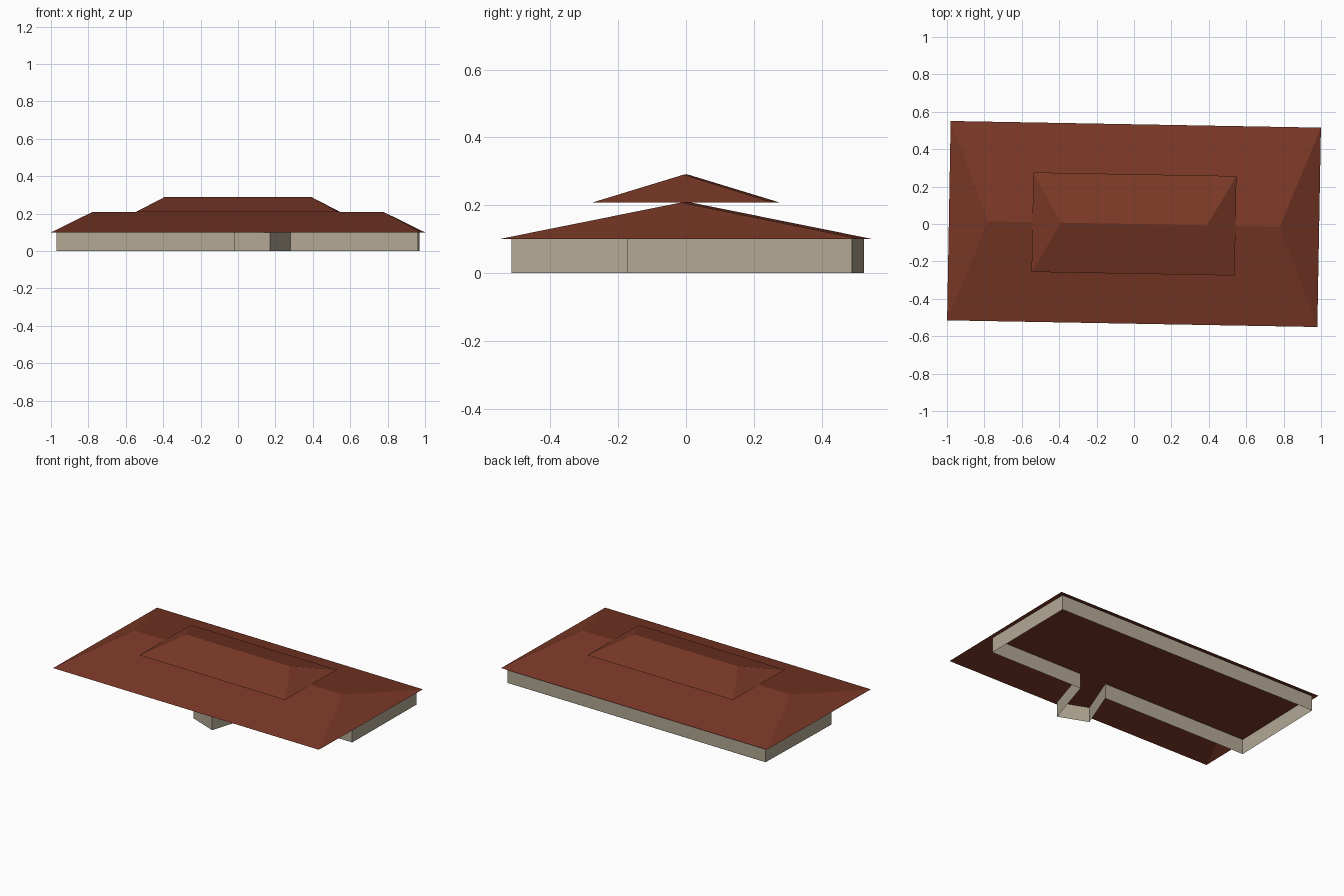
import bpy
import bmesh
from math import radians
from mathutils import Matrix

if "Cube" in bpy.data.objects:
    bpy.data.objects.remove(bpy.data.objects["Cube"], do_unlink=True)


def material(name, rgb):
    mat = bpy.data.materials.new(name)
    mat.use_nodes = True
    mat.diffuse_color = (*rgb, 1)
    mat.node_tree.nodes["Principled BSDF"].inputs["Base Color"].default_value = (*rgb, 1)
    return mat


ROOF = material("red brown roof", (0.195, 0.040, 0.020))
WALL = material("beige wall", (0.45, 0.395, 0.30))
TURN = Matrix.Rotation(radians(-1.03), 4, "Z")


def finish(name, bm, *mats):
    mesh = bpy.data.meshes.new(name)
    bm.to_mesh(mesh)
    bm.free()
    obj = bpy.data.objects.new(name, mesh)
    for mat in mats:
        mesh.materials.append(mat)
    bpy.context.collection.objects.link(obj)
    return obj


def hip_roof(name, half_x, half_y, half_ridge, eave, top):
    """Open-bottomed hip roof: two long slopes and two end triangles."""
    bm = bmesh.new()
    corners = [bm.verts.new((sx * half_x, sy * half_y, eave))
               for sx, sy in ((-1, -1), (1, -1), (1, 1), (-1, 1))]
    a, b, c, d = corners
    left, right = (bm.verts.new((s * half_ridge, 0, top)) for s in (-1, 1))
    for face in ((a, b, right, left), (b, c, right), (c, d, left, right), (d, a, left)):
        bm.faces.new(face)
    bm.transform(TURN)
    return finish(name, bm, ROOF)


# Walls: footprint with the angled front porch, open underneath
EAVE = 0.10
footprint = [(-0.97, -0.143), (0.09, -0.160), (-0.02, -0.44), (0.17, -0.515),
             (0.28, -0.164), (0.962, -0.174), (0.97, 0.49), (-0.953, 0.525)]
bm = bmesh.new()
low = [bm.verts.new((x, y, 0)) for x, y in footprint]
high = [bm.verts.new((x, y, EAVE)) for x, y in footprint]
for i in range(len(low)):
    j = (i + 1) % len(low)
    bm.faces.new((low[i], low[j], high[j], high[i]))
# Ceiling closes the walls in the roof colour
ceiling = bm.faces.new(high)
ceiling.material_index = 1
finish("walls", bm, WALL, ROOF)

# Roofs: wide lower tier and small raised tier
hip_roof("lower_roof", 0.99, 0.533, 0.78, EAVE, 0.208)
hip_roof("upper_roof", 0.543, 0.266, 0.39, 0.208, 0.29)
